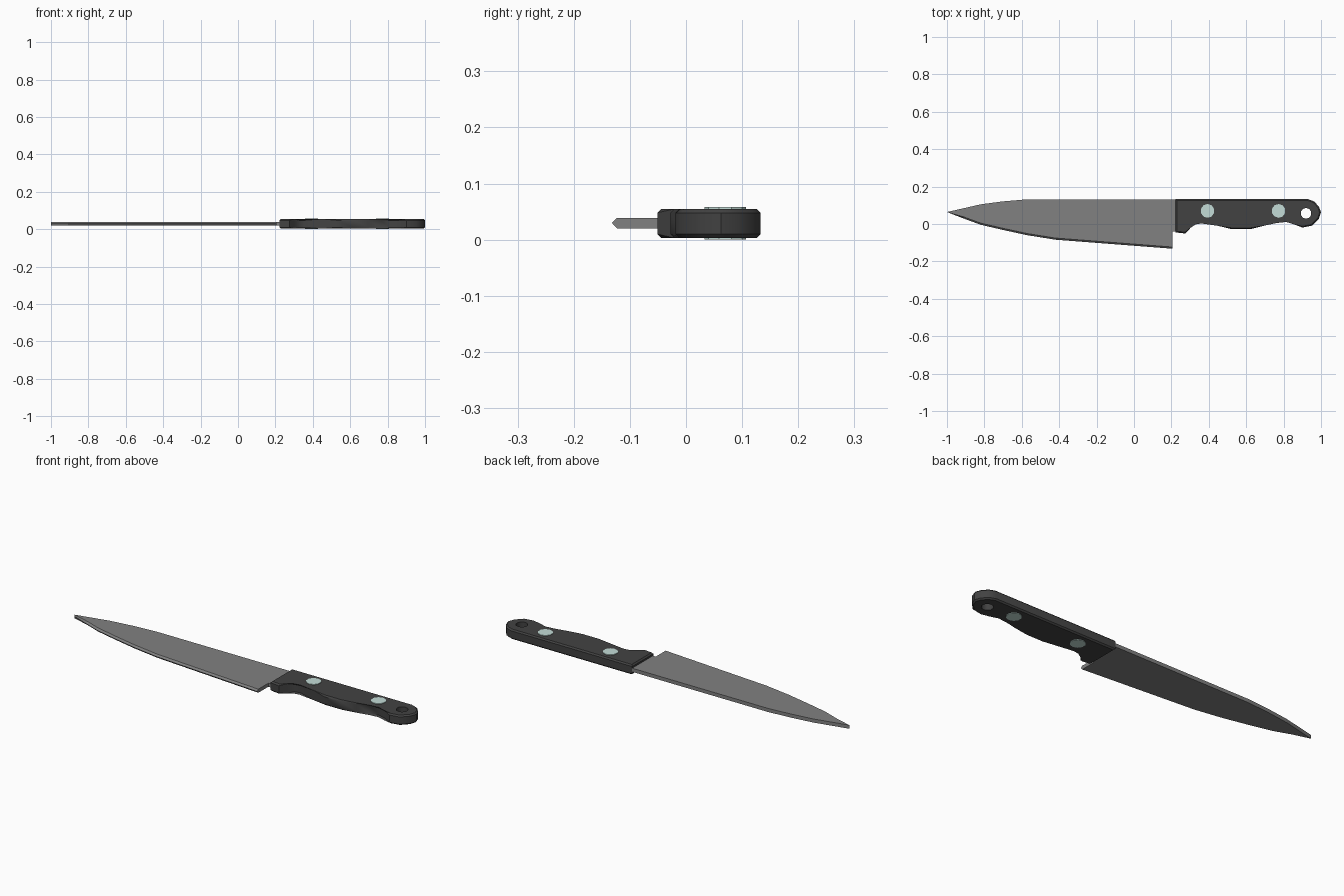
import bpy, bmesh
from math import radians

if "Cube" in bpy.data.objects:
    bpy.data.objects.remove(bpy.data.objects["Cube"])


def material(name, rgb):
    m = bpy.data.materials.new(name)
    m.diffuse_color = (*rgb, 1)
    m.use_nodes = True
    m.node_tree.nodes["Principled BSDF"].inputs["Base Color"].default_value = m.diffuse_color
    return m


def make_object(name, bm, mat=None):
    bmesh.ops.recalc_face_normals(bm, faces=bm.faces)
    me = bpy.data.meshes.new(name)
    bm.to_mesh(me)
    bm.free()
    ob = bpy.data.objects.new(name, me)
    bpy.context.collection.objects.link(ob)
    if mat:
        me.materials.append(mat)
    return ob


def loft(rings):
    """Join stacked (z, outline) rings into a closed solid."""
    bm = bmesh.new()
    loops = [[bm.verts.new((x, y, z)) for x, y in pts] for z, pts in rings]
    n = len(loops[0])
    for a, b in zip(loops, loops[1:]):
        for i in range(n):
            j = (i + 1) % n
            bm.faces.new((a[i], a[j], b[j], b[i]))
    bm.faces.new(loops[0][::-1])
    bm.faces.new(loops[-1])
    return bm


def disc(name, x, y, z0, z1, radius, mat=None):
    bm = bmesh.new()
    bmesh.ops.create_cone(bm, cap_ends=True, segments=10, radius1=radius,
                          radius2=radius, depth=z1 - z0)
    bmesh.ops.translate(bm, verts=bm.verts, vec=(x, y, (z0 + z1) / 2))
    return make_object(name, bm, mat)


steel = material("steel", (0.22, 0.22, 0.22))
black = material("black_handle", (0.055, 0.055, 0.055))
pale = material("rivet_metal", (0.55, 0.72, 0.68))

# Blade: flat sides, with the cutting edge ground to a ridge at mid-thickness
back = [(0.205, -0.04), (0.25, -0.04), (0.25, 0.132), (-0.57, 0.132),
        (-0.70, 0.121), (-0.82, 0.105), (-1.0, 0.064)]
belly = [(-0.91, 0.029), (-0.82, -0.004), (-0.70, -0.032), (-0.57, -0.06),
         (-0.42, -0.084), (0.205, -0.132)]
side = back + [(x, y + 0.009) for x, y in belly]
make_object("blade", loft([(0.02, side), (0.03, back + belly), (0.039, side)]), steel)

# Handle: contoured grip with chamfered rims
grip = [(0.222, 0.133), (0.93, 0.133), (0.965, 0.120), (0.99, 0.09),
        (1.0, 0.062), (0.988, 0.028), (0.952, -0.009), (0.90, -0.019),
        (0.86, 0.004), (0.815, 0.018), (0.76, 0.012), (0.70, -0.008),
        (0.62, -0.028), (0.525, -0.028), (0.45, -0.010), (0.36, 0.010),
        (0.325, 0.004), (0.303, -0.020), (0.275, -0.051), (0.222, -0.045)]
bm = loft([(0.003, grip), (0.055, grip)])
rims = [e for e in bm.edges if abs(e.verts[0].co.z - e.verts[1].co.z) < 1e-5]
bmesh.ops.bevel(bm, geom=rims, offset=0.007, segments=1, affect='EDGES')
handle = make_object("handle", bm, black)

# Hanging hole through the end of the handle
cutter = disc("hole_cutter", 0.92, 0.057, -0.1, 0.2, 0.029)
cutter.hide_render = True
mod = handle.modifiers.new("hanging_hole", 'BOOLEAN')
mod.operation = 'DIFFERENCE'
mod.solver = 'EXACT'
mod.object = cutter
bpy.context.view_layer.objects.active = handle
handle.select_set(True)
bpy.ops.object.modifier_apply(modifier=mod.name)
bpy.data.objects.remove(cutter)
bpy.ops.object.shade_smooth_by_angle(angle=radians(38))

# Rivets, standing slightly proud on both faces
for name, x in (("front_rivet", 0.393), ("rear_rivet", 0.773)):
    disc(name, x, 0.07, 0.0, 0.058, 0.037, pale)
